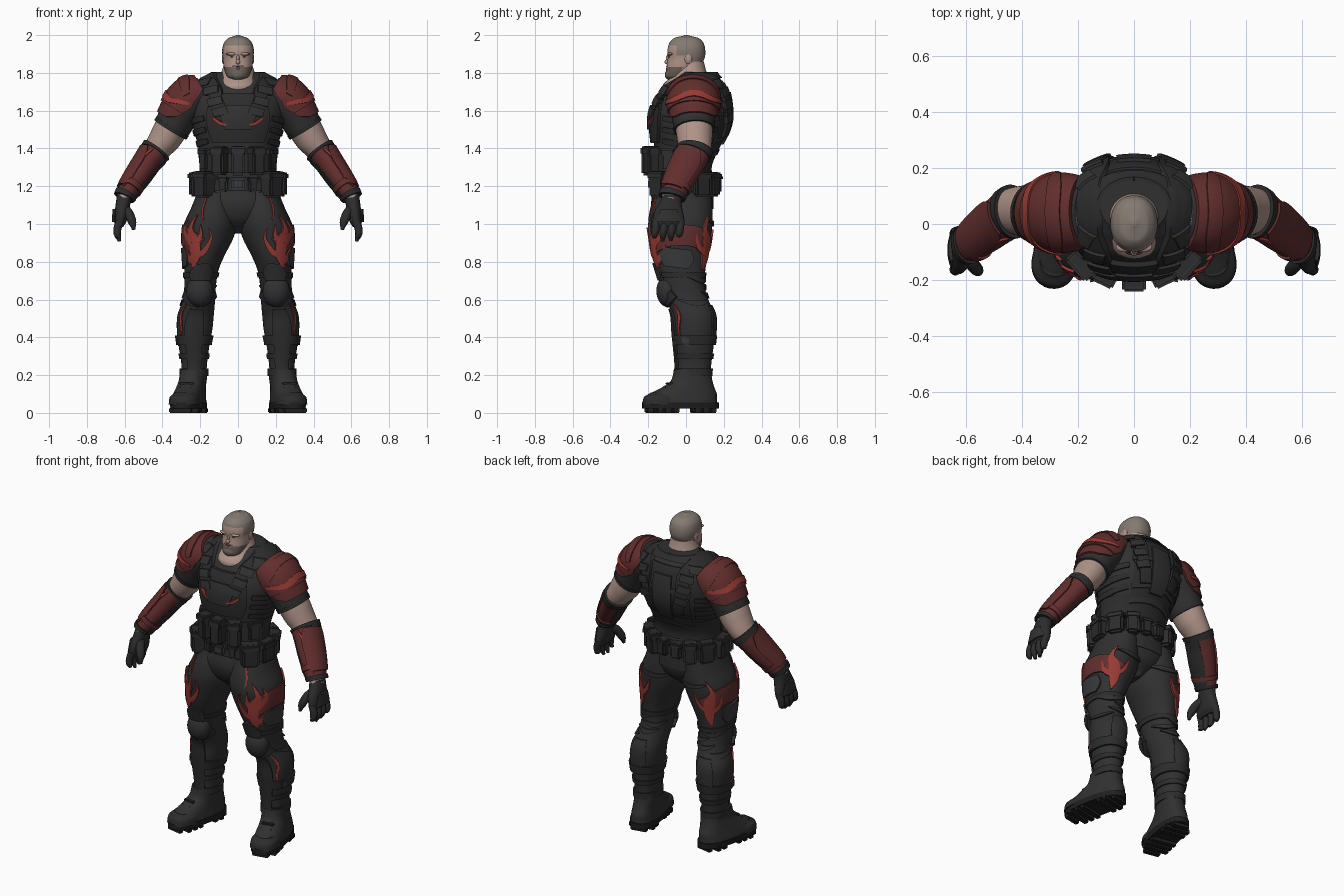
import bpy, bmesh, math
from mathutils import Vector, Matrix

cube = bpy.data.objects.get("Cube")
if cube:
    bpy.data.objects.remove(cube)


def material(name, r, g, b):
    m = bpy.data.materials.new(name)
    m.use_nodes = True
    m.diffuse_color = (r, g, b, 1)
    node = next(n for n in m.node_tree.nodes if n.type == 'BSDF_PRINCIPLED')
    node.inputs["Base Color"].default_value = (r, g, b, 1)
    node.inputs["Roughness"].default_value = 0.8
    return m


SUIT = material("charcoal cloth", .03, .03, .031)
GEAR = material("dark gear", .025, .025, .026)
PAD = material("grey padding", .04, .041, .043)
RED = material("dark red armour", .12, .027, .026)
FLAME = material("bright red trim", .31, .043, .034)
SKIN = material("skin", .43, .295, .245)
HAIR = material("cropped hair", .235, .195, .165)
BEARD = material("beard", .15, .12, .1)
SOLE = material("black rubber", .014, .014, .014)
made = []


def finish(name, bm, mats, mirror=False, rule=None, matrix=None):
    bmesh.ops.recalc_face_normals(bm, faces=bm.faces[:])
    mats = mats if isinstance(mats, list) else [mats]
    if rule:
        for f in bm.faces:
            f.material_index = rule(f.calc_center_median())
    if matrix:
        bm.transform(matrix)
    me = bpy.data.meshes.new(name)
    bm.to_mesh(me)
    bm.free()
    for m in mats:
        me.materials.append(m)
    ob = bpy.data.objects.new(name, me)
    bpy.context.collection.objects.link(ob)
    if mirror:
        ob.modifiers.new("Mirror", 'MIRROR').use_mirror_merge = False
    made.append(ob)
    return ob


def skin(name, rings, mats, **kw):
    bm = bmesh.new()
    vs = [[bm.verts.new(p) for p in ring] for ring in rings]
    n = len(vs[0])
    for a, b in zip(vs, vs[1:]):
        for i in range(n):
            bm.faces.new((a[i], a[(i + 1) % n], b[(i + 1) % n], b[i]))
    bm.faces.new(vs[0])
    bm.faces.new(vs[-1])
    return finish(name, bm, mats, **kw)


def spline(pts, t):
    """Catmull-Rom point of a list of tuples at index t."""
    n = len(pts)
    t = max(0, min(n - 1, t))
    i = min(int(t), n - 2)
    f = t - i
    a, b, c, d = (pts[max(0, min(n - 1, i + k))] for k in (-1, 0, 1, 2))
    return [q + f / 2 * (r - p + f * (2 * p - 5 * q + 4 * r - s + f * (3 * (q - r) + s - p)))
            for p, q, r, s in zip(a, b, c, d)], b[2] + f * (c[2] - b[2])


class Body:
    """Elliptical sections (x, y, z, ru, rv), level or square to the path."""
    def __init__(self, secs, level=True, e=2.0):
        self.secs, self.level, self.e = secs, level, e

    def at(self, t):
        p, z = spline(self.secs, t)
        return Vector((p[0], p[1], z)), p[3], p[4]

    def param(self, h):
        if not self.level:
            return h
        zs = [s[2] for s in self.secs]
        for i, (a, b) in enumerate(zip(zs, zs[1:])):
            if min(a, b) <= h <= max(a, b):
                return i + (h - a) / (b - a)
        return 0 if abs(h - zs[0]) < abs(h - zs[-1]) else len(zs) - 1

    def spot(self, t, deg, off=0.0):
        c, ru, rv = self.at(t)
        u, v = Vector((1, 0, 0)), Vector((0, 1, 0))
        if not self.level:
            d = (self.at(t + .1)[0] - self.at(t - .1)[0]).normalized()
            u = d.cross(v).normalized()
            v = u.cross(d)
        ca, sa = math.cos(math.radians(deg)), math.sin(math.radians(deg))
        pw = 2 / self.e
        return (c + u * (ru + off) * math.copysign(abs(ca) ** pw, ca)
                + v * (rv + off) * math.copysign(abs(sa) ** pw, sa))


def loft(name, body, mats, lo=None, hi=None, off=0.0, n=36, sub=5, **kw):
    t0 = 0 if lo is None else body.param(lo)
    t1 = len(body.secs) - 1 if hi is None else body.param(hi)
    steps = max(2, int(abs(t1 - t0) * sub))
    rings = [[body.spot(t0 + (t1 - t0) * k / steps, 360 * i / n, off) for i in range(n)]
             for k in range(steps + 1)]
    return skin(name, rings, mats, **kw)


def ribbon(name, body, path, thick, mat, mirror=True, base=-.006):
    """Raised strip that follows a body; path holds (angle, height, half width)."""
    cross = 5 + int(max(p[2] for p in path) * 80)
    unit = 1 if body.level else .085
    steps, rings = (len(path) - 1) * 6, []
    for k in range(steps + 1):
        t = k / 6
        a, h, w = spline(path, t)[0]
        p0, p1 = spline(path, t - .1)[0], spline(path, t + .1)[0]
        _, ru, rv = body.at(body.param(h))
        r = (ru + rv) / 2
        d = Vector((math.radians(p1[0] - p0[0]) * r, (p1[1] - p0[1]) * unit)).normalized()
        w = max(w, .001)
        row = [(a - math.degrees(d.y * w * s / r), body.param(h + d.x * w * s / unit))
               for s in (2 * j / (cross - 1) - 1 for j in range(cross))]
        rings.append([body.spot(q, b, thick) for b, q in row]
                     + [body.spot(q, b, base) for b, q in reversed(row)])
    return skin(name, rings, mat, mirror=mirror)


def box(name, loc, size, mat, yaw=0.0, bevel=.012, mirror=True, matrix=None):
    bm = bmesh.new()
    bmesh.ops.create_cube(bm, size=1)
    bm.transform(Matrix.Diagonal((*size, 1)))
    bmesh.ops.bevel(bm, geom=bm.edges[:], offset=bevel, segments=2, affect='EDGES')
    bm.transform(Matrix.Translation(loc) @ Matrix.Rotation(yaw, 4, 'Z'))
    return finish(name, bm, mat, mirror=mirror, matrix=matrix)


def pouch(name, body, deg, h, size, mat=GEAR, mirror=True):
    """Pouch with a flap, facing outward; size is depth, width, height."""
    p, q = body.spot(body.param(h), deg), body.spot(body.param(h), deg, .05)
    d = Vector((q.x - p.x, q.y - p.y, 0)).normalized()
    yaw, out = math.atan2(d.y, d.x), d * size[0] * .35
    box(name, p + out, size, mat, yaw, mirror=mirror)
    flap = (size[0] + .012, size[1] + .01, size[2] * .3)
    box(name + "_flap", p + out + Vector((0, 0, size[2] * .34)), flap, SUIT, yaw, bevel=.008, mirror=mirror)


def ball(name, loc, radii, mat, mirror=False):
    bm = bmesh.new()
    bmesh.ops.create_uvsphere(bm, u_segments=24, v_segments=14, radius=1)
    return finish(name, bm, mat, mirror=mirror, matrix=Matrix.Translation(loc) @ Matrix.Diagonal((*radii, 1)))


# Head and neck
head = Body([(0, -.052, 1.762, .035, .042), (0, -.045, 1.78, .058, .062), (0, -.02, 1.825, .074, .084),
             (0, 0, 1.875, .08, .097), (0, .002, 1.92, .084, .1), (0, .002, 1.96, .074, .09),
             (0, .002, 1.985, .05, .064), (0, .002, 2.0, .008, .01)], e=2.2)


def head_colour(c):
    if c.z < 1.832 and c.y < -.02:
        return 2
    return 1 if c.z > (1.945 if c.y < -.05 else 1.89 if c.y < .03 else 1.85) else 0


loft("head", head, [SKIN, HAIR, BEARD], n=48, sub=8, rule=head_colour)
loft("neck", Body([(0, .03, 1.66, .11, .13), (0, .005, 1.73, .116, .13), (0, .02, 1.785, .094, .094),
                   (0, .025, 1.86, .072, .07)]), SKIN)
ball("nose", (0, -.1, 1.858), (.012, .014, .013), SKIN)
ball("nose_bridge", (0, -.094, 1.876), (.008, .012, .022), SKIN)
ball("brow", (.031, -.082, 1.9), (.034, .019, .009), SKIN, True)
ball("eye", (.03, -.089, 1.886), (.012, .005, .004), BEARD, True)
ball("chin_beard", (0, -.09, 1.79), (.038, .022, .027), BEARD)
ball("moustache", (0, -.095, 1.836), (.03, .01, .006), BEARD)
ball("lips", (0, -.101, 1.824), (.015, .006, .004), SKIN)
ball("ear", (.077, .012, 1.875), (.009, .02, .028), SKIN, True)

# Torso, vest and belt
torso = Body([(0, -.015, 1.08, .22, .16), (0, -.01, 1.2, .206, .155), (0, -.02, 1.3, .196, .148),
              (0, 0, 1.4, .208, .168), (0, .02, 1.5, .235, .198), (0, .028, 1.58, .25, .204),
              (0, .037, 1.66, .248, .188), (0, .048, 1.73, .217, .16), (0, .06, 1.775, .175, .118),
              (0, .062, 1.805, .12, .092)], e=2.1)
loft("torso", torso, SUIT, n=56)
loft("pelvis", Body([(0, -.015, 1.2, .207, .155), (0, -.02, 1.1, .222, .165), (0, -.02, 1.02, .15, .14),
                     (0, -.02, .95, .015, .07)], e=2.1), SUIT)
ribbon("chest_plate", torso, [(-90, 1.43, .12), (-90, 1.52, .15), (-90, 1.62, .14), (-90, 1.69, .09)], .018, GEAR, False)
ribbon("back_plate", torso, [(90, 1.36, .12), (90, 1.5, .15), (90, 1.64, .14), (90, 1.75, .09)], .008, GEAR, False)
ribbon("spine_pad", torso, [(90, 1.42, .035), (90, 1.55, .05), (90, 1.7, .045)], .02, SUIT, False)
ribbon("chest_panel", torso, [(-90, 1.5, .055), (-90, 1.58, .075), (-90, 1.63, .05)], .028, SUIT, False)
ribbon("chest_stripe", torso, [(-78, 1.525, .004), (-72, 1.53, .008), (-66, 1.548, .008), (-62, 1.565, .004)], .031, FLAME)
for z in (1.44, 1.5, 1.56):
    ribbon("side_strap", torso, [(-45, z, .014), (0, z - .02, .016), (45, z, .014)], .008, GEAR)
for z in (1.38, 1.46, 1.62):
    ribbon("back_strap", torso, [(50, z - .02, .012), (90, z, .014), (130, z - .02, .012)], .014, SUIT, False)
ribbon("shoulder_strap", torso, [(-74, 1.58, .028), (-66, 1.65, .03), (-58, 1.72, .03), (-28, 1.768, .03),
                                 (28, 1.768, .03), (58, 1.72, .032), (64, 1.6, .032), (70, 1.46, .028)], .022, GEAR)
for side, path in ((-1, ((72, 1.595), (66, 1.65), (58, 1.71), (38, 1.75))),
                   (1, ((65, 1.56), (62, 1.635), (57, 1.7), (40, 1.745)))):
    for a, z in path:
        ribbon("strap_block", torso, [(side * a, z - .02, .034), (side * (a - 3), z + .02, .034)], .032, SUIT)
ribbon("collar", torso, [(-35, 1.77, .02), (0, 1.785, .02), (90, 1.795, .02)], .014, GEAR)
loft("cummerbund", torso, GEAR, 1.27, 1.4, .008, n=56)
pouch("magazine_pouch_middle", torso, -90, 1.335, (.08, .075, .155), mirror=False)
pouch("magazine_pouch", torso, -65, 1.335, (.075, .075, .15))
pouch("flank_pouch", torso, -28, 1.34, (.02, .08, .12), SUIT)
loft("belt", torso, GEAR, 1.175, 1.25, .016, n=56)
box("buckle", (0, -.185, 1.212), (.075, .03, .06), PAD, mirror=False)
for deg, size in ((-70, (.035, .055, .08)), (-42, (.085, .1, .14)), (-8, (.06, .1, .13)), (30, (.06, .09, .13)),
                  (57, (.065, .075, .13)), (79, (.05, .065, .1))):
    pouch("belt_pouch", torso, deg, 1.21, size)

# Legs
leg = Body([(.118, -.015, 1.17, .1, .15), (.13, -.025, 1.08, .12, .165), (.146, -.03, 1.0, .14, .17),
            (.16, -.03, .92, .133, .16), (.178, -.03, .84, .11, .147), (.193, -.025, .76, .091, .128),
            (.2, -.015, .68, .084, .113), (.206, .008, .6, .085, .11), (.224, .04, .52, .096, .113),
            (.23, .044, .44, .094, .111), (.233, .044, .36, .082, .103), (.232, .042, .26, .068, .092),
            (.235, .037, .16, .066, .092), (.243, .03, .08, .066, .095)], e=2.1)
loft("leg", leg, SUIT, n=40, mirror=True)
ribbon("thigh_band", leg, [(-74, .88, .05), (-25, .935, .055), (25, .935, .055), (72, .88, .05)], .008, RED)
for path in ([(-60, .77, .004), (-66, .82, .03), (-62, .9, .03), (-48, .97, .018), (-55, 1.05, .002)],
             [(-66, .83, .012), (-86, .85, .017), (-96, .92, .008), (-88, .98, .001)],
             [(-60, .88, .012), (-74, .93, .012), (-70, 1.0, .001)],
             [(-55, .9, .02), (-30, .96, .014), (-34, 1.02, .001)],
             [(-58, .8, .02), (-38, .84, .012), (-28, .89, .001)],
             [(58, .76, .004), (62, .82, .028), (58, .9, .032), (48, .97, .016), (56, 1.04, .002)],
             [(62, .85, .014), (82, .89, .014), (90, .97, .001)],
             [(56, .85, .018), (36, .88, .012), (28, .95, .001)]):
    ribbon("thigh_flame", leg, path, .0095, FLAME)
ribbon("hip_stripe", leg, [(-74, 1.02, .003), (-64, 1.08, .006), (-66, 1.16, .005)], .007, FLAME)
ribbon("thigh_pad", leg, [(-12, .77, .05), (-8, .82, .075), (-5, .87, .06)], .012, PAD)
ribbon("upper_knee_pad", leg, [(-90, .7, .055), (-90, .75, .065), (-88, .79, .03)], .016, SUIT)
ball("knee_pad", (.202, -.095, .645), (.072, .062, .085), SUIT, True)
ribbon("knee_rim", leg, [(-150, .63, .02), (-90, .58, .022), (-30, .63, .02)], .018, GEAR)
ribbon("shin_guard", leg, [(-90, .55, .035), (-88, .45, .05), (-90, .33, .042), (-90, .22, .035)], .012, GEAR)
ribbon("calf_panel", leg, [(85, .57, .04), (88, .47, .06), (90, .36, .04)], .008, SUIT)
ribbon("shin_stripe", leg, [(-48, .58, .002), (-40, .52, .008), (-46, .44, .006), (-38, .4, .002)], .007, FLAME)
for z, h, off in ((.73, .014, .008), (.385, .026, .012), (.3, .014, .008), (.215, .02, .01)):
    loft("leg_strap", leg, GEAR, z + h, z - h, off, mirror=True)
box("shin_buckle", (.313, .0, .385), (.025, .06, .06), PAD, yaw=-.2)
for z, deg in ((.7, 60), (.62, 95), (.66, 120), (1.0, 100), (.58, 20)):
    ribbon("cloth_fold", leg, [(deg - 45, z + .02, .003), (deg, z, .014), (deg + 45, z + .015, .003)], .009, SUIT)

# Boots, turned out a little
pivot = Matrix.Translation((.25, .03, 0))
turn = pivot @ Matrix.Rotation(.2, 4, 'Z') @ pivot.inverted()
loft("boot", Body([(.25, -.03, .03, .084, .2), (.25, -.03, .065, .083, .196), (.248, -.015, .1, .077, .18),
                   (.245, .012, .135, .072, .14), (.24, .032, .17, .07, .11), (.234, .037, .23, .07, .098)], e=2.4),
     SUIT, mirror=True, matrix=turn)
loft("sole", Body([(.25, -.03, .022, .084, .206), (.25, -.03, .055, .087, .206)], e=2.4), SOLE,
     mirror=True, matrix=turn)
loft("toe_cap", Body([(.25, -.13, .045, .083, .104), (.25, -.13, .085, .077, .095), (.25, -.12, .108, .055, .07)], e=2.3),
     GEAR, mirror=True, matrix=turn)
for y in (-.2, -.155, -.11, -.065, .05, .095, .14):
    w = .1 if y in (-.2, .14) else .155
    box("sole_lug", (.25, y, .014), (w, .03, .028), SOLE, bevel=.004, matrix=turn)
for z, y in ((.108, -.14), (.13, -.11), (.155, -.09)):
    box("boot_lace", (.247, y, z), (.075, .03, .014), GEAR, bevel=.005, matrix=turn)

# Arms
arm = Body([(.16, .042, 1.715, .07, .1), (.245, .04, 1.665, .1, .118), (.30, .04, 1.60, .097, .113),
            (.345, .042, 1.52, .09, .1), (.388, .046, 1.45, .084, .093), (.432, .045, 1.392, .07, .084),
            (.475, .018, 1.335, .06, .08), (.525, -.02, 1.26, .056, .074), (.575, -.058, 1.185, .048, .063),
            (.608, -.078, 1.125, .038, .052)], level=False)
loft("arm", arm, SKIN, mirror=True)
loft("sleeve", arm, SUIT, 0, 3.25, .008, mirror=True)
loft("sleeve_cuff", arm, GEAR, 3.05, 3.3, .011, mirror=True)
ribbon("shoulder_pad", arm, [(0, .3, .13), (0, .8, .18), (0, 1.4, .2), (0, 2.1, .175)], .026, RED)
ribbon("shoulder_pad_lip", arm, [(0, 1.8, .18), (0, 2.3, .165), (0, 2.7, .1)], .018, RED)
ribbon("shoulder_ridge", arm, [(-75, 1.1, .012), (-40, .85, .014), (0, .8, .014), (40, .85, .014), (75, 1.1, .012)], .032, RED)
ribbon("shoulder_trim", arm, [(-95, 1.35, .007), (-50, 1.85, .013), (0, 1.75, .016), (50, 1.85, .013), (90, 1.35, .007)], .032, FLAME)
loft("elbow_cuff", arm, GEAR, 5.0, 5.4, .014, mirror=True)
loft("forearm_guard", arm, RED, 5.3, 8.6, .009, mirror=True)
ribbon("forearm_plate", arm, [(-10, 5.5, .05), (-10, 6.4, .07), (-10, 7.6, .06), (-10, 8.2, .04)], .02, RED)
ribbon("forearm_trim", arm, [(-75, 5.6, .004), (-60, 6.6, .007), (-66, 7.6, .005), (-50, 8.3, .004)], .018, FLAME)
ribbon("forearm_inner_strip", arm, [(180, 5.4, .04), (180, 7, .045), (180, 8.5, .035)], .016, GEAR)
for t, mat in ((7.7, RED), (8.45, GEAR)):
    loft("wrist_band", arm, mat, t, t + .3, .018, mirror=True)

# Gloved hands
loft("palm", Body([(.602, -.072, 1.15, .04, .05), (.61, -.082, 1.1, .038, .062), (.618, -.09, 1.05, .036, .08),
                   (.625, -.093, 1.01, .032, .082), (.627, -.093, .985, .02, .068)], level=False, e=2.3), GEAR, mirror=True)
ribbon("knuckle_guard", Body([(.618, -.09, 1.09, .036, .066), (.626, -.093, 1.0, .032, .08)]),
       [(0, 1.08, .03), (0, 1.01, .05)], .01, SUIT)
for i in range(4):
    y, tip = -.157 + .043 * i, (.925, .908, .912, .935)[i]
    loft("finger", Body([(.624, y, 1.02, .022, .022), (.638, y - .004, .975, .021, .021),
                         (.638, y - .008, .945, .019, .019), (.627, y - .01, tip, .009, .009)], level=False),
         GEAR, n=14, mirror=True)
loft("thumb", Body([(.605, -.1, 1.09, .026, .028), (.578, -.143, 1.055, .025, .025), (.56, -.165, 1.01, .022, .022),
                    (.553, -.174, .97, .009, .009)], level=False), GEAR, n=14, mirror=True)

# Smooth curved surfaces, crisp edges
bpy.ops.object.select_all(action='DESELECT')
for ob in made:
    ob.select_set(True)
bpy.context.view_layer.objects.active = made[0]
bpy.ops.object.shade_smooth_by_angle(angle=math.radians(35))
